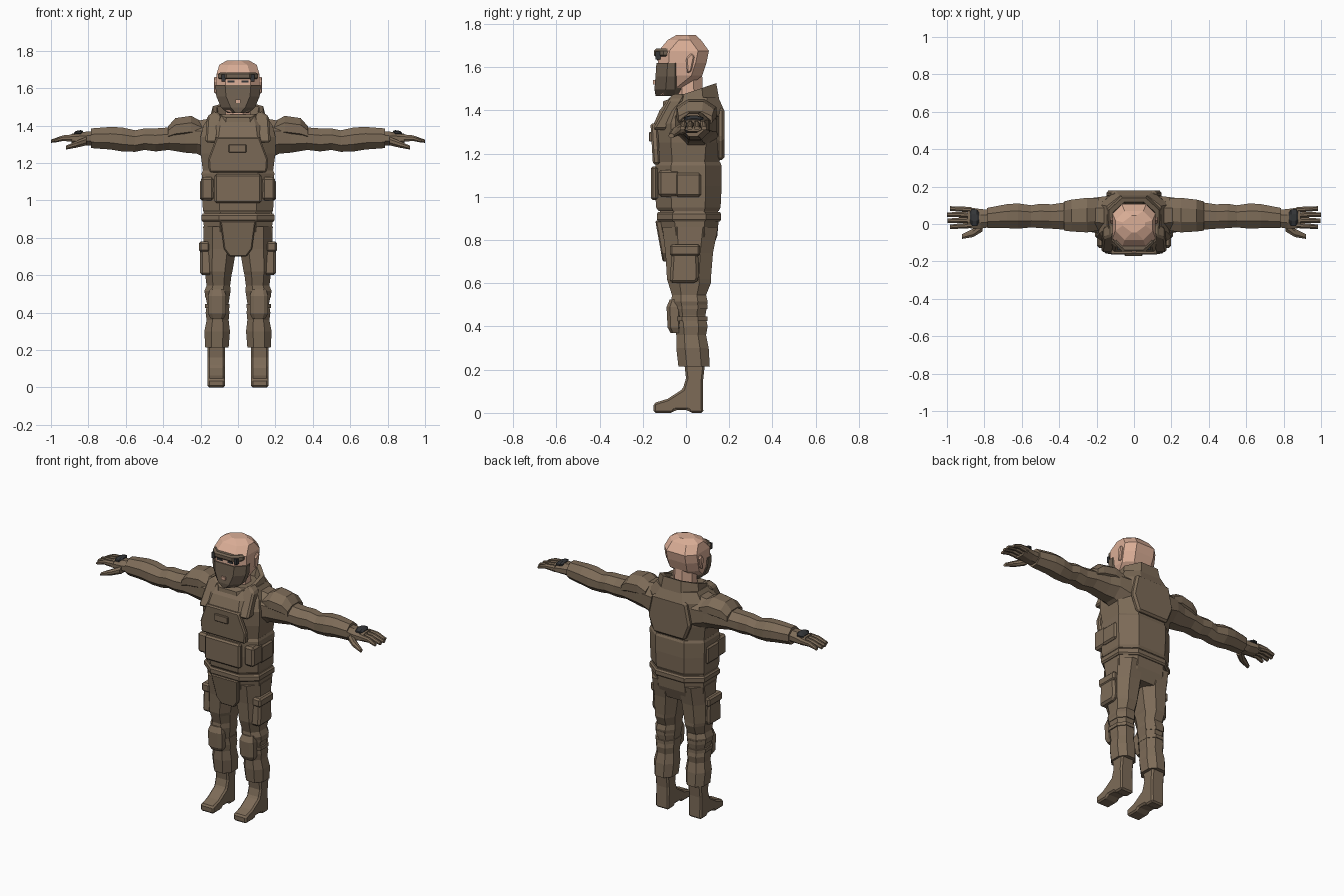
import bpy, bmesh, math


def material(name, rgb):
    m = bpy.data.materials.new(name)
    m.diffuse_color = (*rgb, 1)
    return m


CLOTH = material("brown_cloth", (0.205, 0.148, 0.097))
MASK = material("mask_cloth", (0.165, 0.122, 0.085))
SKIN = material("skin", (0.70, 0.42, 0.305))
DARK = material("dark_rubber", (0.035, 0.037, 0.04))


def finish(name, bm, mat, mirror=False, bevel=0):
    bmesh.ops.recalc_face_normals(bm, faces=bm.faces)
    me = bpy.data.meshes.new(name)
    bm.to_mesh(me)
    bm.free()
    me.materials.append(mat)
    ob = bpy.data.objects.new(name, me)
    bpy.context.collection.objects.link(ob)
    if bevel:
        b = ob.modifiers.new("bevel", "BEVEL")
        b.width = bevel
        b.segments = 1
    if mirror:
        ob.modifiers.new("mirror", "MIRROR").use_mirror_merge = False
    return ob


def loft(name, rings, mat, axis="z", cut=0.3, mirror=False, tilt=0, flat_cut=None):
    """Eight-sided rings (position, a0, a1, b0, b1) along z (a=x, b=y) or x (a=y, b=z)."""
    bm = bmesh.new()
    loops = []
    for p, a0, a1, b0, b1 in rings:
        ca, cb = (a1 - a0) * cut, (b1 - b0) * cut
        if flat_cut:
            ca, cb = min(flat_cut, (a1 - a0) * 0.4), min(flat_cut, (b1 - b0) * 0.4)
        pts = [(a0 + ca, b0), (a1 - ca, b0), (a1, b0 + cb), (a1, b1 - cb),
               (a1 - ca, b1), (a0 + ca, b1), (a0, b1 - cb), (a0, b0 + cb)]
        loops.append([bm.verts.new((a, b, p + tilt * b) if axis == "z" else (p, a, b))
                      for a, b in pts])
    for lo, hi in zip(loops, loops[1:]):
        for i in range(8):
            j = (i + 1) % 8
            bm.faces.new((lo[i], lo[j], hi[j], hi[i]))
    bm.faces.new(loops[0])
    bm.faces.new(loops[-1])
    return finish(name, bm, mat, mirror)


def sym(rings):
    return [(z, -h, h, y0, y1) for z, h, y0, y1 in rings]


def prism(name, pts, lo, hi, mat, axis="y", mirror=False, bevel=0, lean=0, pivot=0):
    """Outline in (x, z) pushed along y, or in (y, z) pushed along x; lean shifts y with height."""
    bm = bmesh.new()
    ends = []
    for d in (lo, hi):
        ends.append([bm.verts.new((u, d + lean * (v - pivot), v) if axis == "y" else (d, u, v))
                     for u, v in pts])
    n = len(pts)
    for i in range(n):
        j = (i + 1) % n
        bm.faces.new((ends[0][i], ends[0][j], ends[1][j], ends[1][i]))
    bm.faces.new(ends[0])
    bm.faces.new(ends[1])
    return finish(name, bm, mat, mirror, bevel)


def rect(u0, u1, v0, v1):
    return [(u0, v0), (u1, v0), (u1, v1), (u0, v1)]


# Torso: trousers top, belt, waist band, upper vest
loft("pelvis", sym([(0.75, 0.165, -0.085, 0.12), (0.82, 0.18, -0.105, 0.145),
                    (0.90, 0.185, -0.12, 0.152), (0.96, 0.178, -0.12, 0.145)]), CLOTH, cut=0.24)
loft("belt", sym([(0.885, 0.188, -0.128, 0.156), (0.895, 0.195, -0.135, 0.163),
                  (0.92, 0.195, -0.135, 0.163), (0.93, 0.188, -0.128, 0.156)]), CLOTH, cut=0.24)
loft("waist_band", sym([(0.935, 0.183, -0.128, 0.152), (0.95, 0.188, -0.138, 0.16),
                        (1.05, 0.192, -0.145, 0.165), (1.145, 0.194, -0.142, 0.164),
                        (1.16, 0.188, -0.135, 0.158)]), CLOTH, cut=0.24)
loft("upper_vest", sym([(1.14, 0.185, -0.13, 0.152), (1.25, 0.2, -0.145, 0.168),
                        (1.34, 0.2, -0.148, 0.176), (1.40, 0.185, -0.122, 0.176),
                        (1.46, 0.145, -0.075, 0.15)]), CLOTH, cut=0.24)

# Vest details
prism("chest_plate", [(-0.155, 1.15), (0.155, 1.15), (0.16, 1.22), (0.115, 1.34),
                      (-0.115, 1.34), (-0.16, 1.22)], -0.153, -0.12, CLOTH,
      bevel=0.008, lean=-0.06, pivot=1.15)
prism("chest_patch", rect(-0.05, 0.045, 1.255, 1.30), -0.172, -0.15, CLOTH, bevel=0.004)
prism("front_pouch", rect(-0.125, 0.125, 0.985, 1.14), -0.163, -0.13, CLOTH, bevel=0.01)
prism("side_pouch", rect(0.13, 0.198, 1.0, 1.125), -0.128, -0.03, CLOTH, mirror=True, bevel=0.012)
prism("hip_pouch", rect(-0.05, 0.07, 1.0, 1.11), 0.18, 0.203, CLOTH, axis="x",
      mirror=True, bevel=0.01)
prism("shoulder_strap", [(0.115, 1.31), (0.175, 1.31), (0.165, 1.45), (0.12, 1.48), (0.085, 1.45)],
      -0.155, -0.09, CLOTH, mirror=True, bevel=0.01, lean=0.55, pivot=1.31)
prism("back_plate", [(-0.11, 1.17), (0.11, 1.17), (0.15, 1.27), (0.12, 1.41), (-0.12, 1.41),
                     (-0.15, 1.27)], 0.14, 0.178, CLOTH, bevel=0.012)
prism("groin_flap", [(-0.045, 0.70), (0.045, 0.70), (0.075, 0.74), (0.095, 0.89),
                     (-0.095, 0.89), (-0.075, 0.74)], -0.108, -0.07, CLOTH,
      bevel=0.006, lean=-0.18, pivot=0.70)

# Collar and neck
loft("collar", sym([(1.39, 0.155, -0.115, 0.155), (1.478, 0.135, -0.105, 0.14),
                    (1.478, 0.112, -0.085, 0.118), (1.42, 0.10, -0.07, 0.10)]),
     CLOTH, cut=0.27, tilt=0.34)
loft("neck", sym([(1.40, 0.068, -0.06, 0.08), (1.56, 0.065, -0.06, 0.075)]), SKIN)

# Head
head = [(1.47, 0.05, -0.135, -0.075), (1.50, 0.085, -0.14, 0.0), (1.56, 0.11, -0.135, 0.075),
        (1.62, 0.116, -0.13, 0.095), (1.675, 0.115, -0.127, 0.106),
        (1.725, 0.10, -0.085, 0.07), (1.748, 0.06, -0.045, 0.045)]
loft("head", sym(head), SKIN, flat_cut=0.05)
loft("face_mask", sym([(z - 0.003, h + 0.006, y0 - 0.006, 0.0) for z, h, y0, y1 in head[:3]]
                      + [(1.618, 0.121, -0.137, 0.0)]), MASK, flat_cut=0.052)
prism("mask_vent", rect(-0.014, 0.014, 1.52, 1.54), -0.152, -0.14, SKIN)
prism("ear", [(0.005, 1.57), (0.025, 1.58), (0.04, 1.65), (0.025, 1.665), (0.0, 1.64)],
      0.105, 0.128, SKIN, axis="x", mirror=True, bevel=0.006)
loft("brow_band", sym([(1.648, 0.098, -0.142, -0.04), (1.655, 0.106, -0.148, -0.03),
                       (1.675, 0.106, -0.148, -0.03), (1.685, 0.095, -0.138, -0.04)]),
     MASK, flat_cut=0.045)
prism("eye", rect(0.02, 0.055, 1.63, 1.642), -0.135, -0.127, DARK, mirror=True)
prism("brow_clip", rect(-0.14, -0.118, 1.635, 1.672), 0.068, 0.088, DARK, axis="x", mirror=True)

# Arms
loft("sleeve", [(0.14, -0.06, 0.15, 1.21, 1.44), (0.22, -0.045, 0.14, 1.25, 1.425),
                (0.28, -0.035, 0.125, 1.255, 1.41), (0.37, -0.03, 0.115, 1.27, 1.39),
                (0.44, -0.025, 0.105, 1.262, 1.385), (0.50, -0.022, 0.108, 1.27, 1.385),
                (0.55, -0.018, 0.10, 1.26, 1.375), (0.62, -0.025, 0.11, 1.262, 1.39),
                (0.68, -0.022, 0.106, 1.272, 1.393), (0.785, -0.02, 0.086, 1.28, 1.385)],
     CLOTH, axis="x", mirror=True)
loft("shoulder_pad", [(0.19, -0.035, 0.14, 1.32, 1.42), (0.25, -0.045, 0.14, 1.33, 1.452),
                      (0.335, -0.04, 0.13, 1.32, 1.44), (0.375, -0.035, 0.12, 1.32, 1.395)],
     CLOTH, axis="x", mirror=True)

# Hands
loft("palm", [(0.76, -0.015, 0.075, 1.295, 1.37), (0.82, -0.025, 0.08, 1.295, 1.367),
              (0.89, -0.022, 0.09, 1.303, 1.356)], CLOTH, axis="x", mirror=True)
for i in range(4):
    y, t = -0.022 + i * 0.028, -0.028 + i * 0.033
    tip = (0.985, 0.998, 1.0, 0.985)[i]
    loft("finger_%d" % (i + 1), [(0.87, y, y + 0.028, 1.312, 1.354),
                                 (0.935, (y + t) / 2, (y + t) / 2 + 0.028, 1.318, 1.348),
                                 (tip, t, t + 0.024, 1.308, 1.325)], CLOTH, axis="x", mirror=True)
loft("thumb", [(0.81, -0.04, 0.02, 1.295, 1.34), (0.86, -0.07, -0.025, 1.283, 1.32),
               (0.92, -0.08, -0.055, 1.272, 1.292)], CLOTH, axis="x", mirror=True)
loft("knuckle_guard", [(0.828, 0.01, 0.06, 1.35, 1.371), (0.84, -0.01, 0.078, 1.35, 1.376),
                       (0.865, -0.01, 0.08, 1.35, 1.372), (0.877, 0.01, 0.065, 1.35, 1.362)],
     DARK, axis="x", mirror=True)

# Legs
loft("trouser_leg", [(0.215, 0.05, 0.175, -0.035, 0.11), (0.30, 0.043, 0.18, -0.045, 0.105),
                     (0.36, 0.05, 0.168, -0.045, 0.093), (0.40, 0.046, 0.173, -0.052, 0.10),
                     (0.45, 0.05, 0.166, -0.055, 0.09), (0.515, 0.04, 0.18, -0.068, 0.10),
                     (0.545, 0.042, 0.168, -0.065, 0.093), (0.60, 0.035, 0.175, -0.082, 0.115),
                     (0.62, 0.03, 0.18, -0.088, 0.115), (0.74, 0.01, 0.183, -0.095, 0.125),
                     (0.86, 0.003, 0.186, -0.11, 0.148)], CLOTH, mirror=True, cut=0.27)
loft("knee_pad", [(0.37, 0.075, 0.148, -0.072, -0.02), (0.395, 0.063, 0.16, -0.085, -0.02),
                  (0.49, 0.063, 0.16, -0.09, -0.02), (0.525, 0.075, 0.15, -0.075, -0.02)],
     CLOTH, mirror=True, cut=0.22)
for i, z in enumerate((0.425, 0.48)):
    loft("knee_strap_%d" % (i + 1), [(z, 0.046, 0.176, -0.062, 0.1),
                                     (z + 0.022, 0.046, 0.176, -0.064, 0.1)],
         CLOTH, mirror=True, cut=0.27)
prism("thigh_pocket", [(-0.075, 0.60), (0.045, 0.60), (0.06, 0.62), (0.055, 0.77), (-0.065, 0.77)],
      0.14, 0.203, CLOTH, axis="x", mirror=True, bevel=0.014)
prism("pocket_flap", rect(-0.075, 0.065, 0.725, 0.78), 0.15, 0.209, CLOTH, axis="x",
      mirror=True, bevel=0.01)

# Boots
prism("boot", [(-0.15, 0), (-0.15, 0.045), (-0.085, 0.065), (-0.015, 0.11), (0.0, 0.16),
               (-0.01, 0.25), (0.09, 0.25), (0.078, 0.14), (0.08, 0), (0.02, 0),
               (0.008, 0.014), (-0.05, 0.014), (-0.062, 0)],
      0.07, 0.162, CLOTH, axis="x", mirror=True, bevel=0.01)
